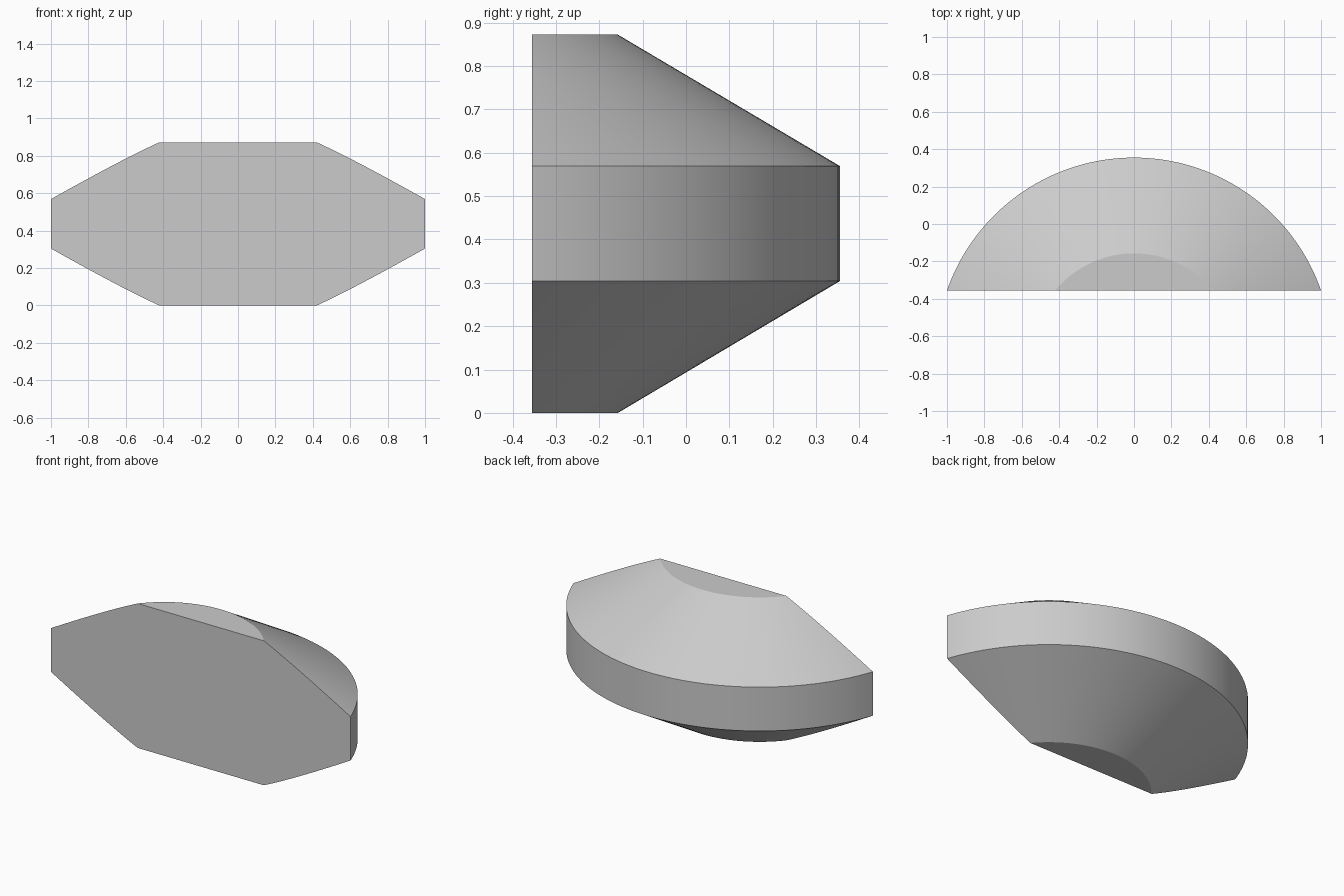
import bpy, bmesh, math
from mathutils import Matrix, Vector

cube = bpy.data.objects.get("Cube")
if cube:
    bpy.data.objects.remove(cube, do_unlink=True)

# Overall dimensions
CENTRE_Y = -0.704
FRONT_Y = -0.355
RIM_R, CAP_R = 1.059, 0.547
HEIGHT, RIM_LOW, RIM_HIGH = 0.872, 0.304, 0.569
SEGMENTS = 192

# Plain grey material
grey = bpy.data.materials.new("light_grey")
grey.use_nodes = True
colour = (0.6, 0.6, 0.6, 1.0)
grey.diffuse_color = colour
grey.node_tree.nodes["Principled BSDF"].inputs["Base Color"].default_value = colour

# Closed lathe: stacked rings joined by quads, capped at both ends
bm = bmesh.new()
rings = []
for radius, z in ((CAP_R, 0), (RIM_R, RIM_LOW), (RIM_R, RIM_HIGH), (CAP_R, HEIGHT)):
    ring = bmesh.ops.create_circle(
        bm, segments=SEGMENTS, radius=radius,
        matrix=Matrix.Translation((0, CENTRE_Y, z)))["verts"]
    rings.append(ring)
for low, high in zip(rings, rings[1:]):
    for i in range(SEGMENTS):
        j = (i + 1) % SEGMENTS
        bm.faces.new((low[i], low[j], high[j], high[i]))
bm.faces.new(rings[0])
bm.faces.new(rings[-1])

# Slice off the front portion and close the flat cut
cut = bmesh.ops.bisect_plane(
    bm, geom=bm.verts[:] + bm.edges[:] + bm.faces[:],
    plane_co=Vector((0, FRONT_Y, 0)), plane_no=Vector((0, -1, 0)),
    clear_outer=True)
cut_edges = [e for e in cut["geom_cut"] if isinstance(e, bmesh.types.BMEdge)]
bmesh.ops.contextual_create(bm, geom=cut_edges)
bmesh.ops.recalc_face_normals(bm, faces=bm.faces[:])

mesh = bpy.data.meshes.new("bevelled_disc_segment")
bm.to_mesh(mesh)
bm.free()
mesh.materials.append(grey)
body = bpy.data.objects.new("bevelled_disc_segment", mesh)
bpy.context.collection.objects.link(body)

# Smooth round sides, crisp rims
bpy.ops.object.select_all(action='DESELECT')
body.select_set(True)
bpy.context.view_layer.objects.active = body
bpy.ops.object.shade_smooth_by_angle(angle=math.radians(20))
